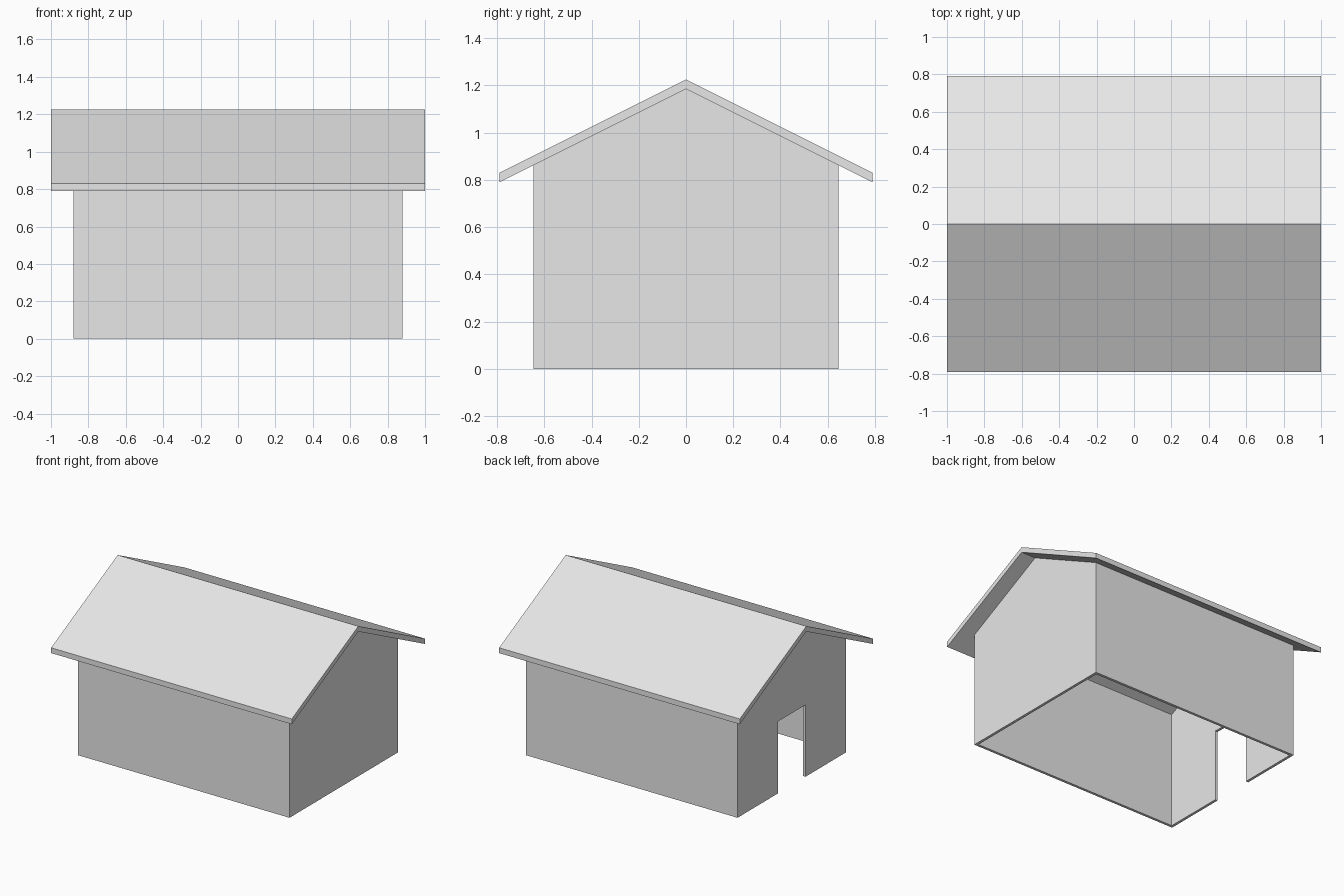
import bpy
import bmesh

cube = bpy.data.objects.get("Cube")
if cube:
    bpy.data.objects.remove(cube, do_unlink=True)

# Main measurements
HALF_X, HALF_Y = 0.88, 0.645      # outside of the walls
WALL = 0.02                       # wall thickness
ROOF_X, ROOF_Y = 1.0, 0.79        # roof with overhang
RIDGE, ROOF_THICK, PITCH = 1.185, 0.04, 0.5
DOOR_HALF, DOOR_TOP = 0.163, 0.54

gray = bpy.data.materials.new("plain light gray")
gray.use_nodes = True
color = (0.8, 0.8, 0.8, 1.0)
gray.diffuse_color = color
gray.node_tree.nodes["Principled BSDF"].inputs["Base Color"].default_value = color


def underside(y):
    """Height of the roof underside at y."""
    return RIDGE - PITCH * abs(y)


def extrude_profile(name, profile, x0, x1):
    """Solid made by sweeping a (y, z) outline from x0 to x1."""
    bm = bmesh.new()
    face = bm.faces.new([bm.verts.new((x0, y, z)) for y, z in profile])
    swept = bmesh.ops.extrude_face_region(bm, geom=[face])["geom"]
    moved = [v for v in swept if isinstance(v, bmesh.types.BMVert)]
    bmesh.ops.translate(bm, verts=moved, vec=(x1 - x0, 0, 0))
    bmesh.ops.recalc_face_normals(bm, faces=bm.faces)
    mesh = bpy.data.meshes.new(name)
    bm.to_mesh(mesh)
    bm.free()
    mesh.materials.append(gray)
    obj = bpy.data.objects.new(name, mesh)
    bpy.context.collection.objects.link(obj)
    return obj


# Long side walls, tops cut to the roof slope
inner_y, inner_x = HALF_Y - WALL, HALF_X - WALL
for name, side in (("front_wall", -1), ("back_wall", 1)):
    out, inn = side * HALF_Y, side * inner_y
    extrude_profile(name, [(out, 0), (inn, 0), (inn, underside(inn)),
                           (out, underside(out))], -HALF_X, HALF_X)

# Closed gable wall
eave = underside(inner_y)
gable = [(-inner_y, 0), (inner_y, 0), (inner_y, eave), (0, RIDGE), (-inner_y, eave)]
extrude_profile("closed_gable_wall", gable, inner_x, HALF_X)

# Gable wall with the doorway
doorway = [(-inner_y, 0), (-DOOR_HALF, 0), (-DOOR_HALF, DOOR_TOP),
           (DOOR_HALF, DOOR_TOP), (DOOR_HALF, 0)] + gable[1:]
extrude_profile("doorway_gable_wall", doorway, -HALF_X, -inner_x)

# Pitched roof slab with plumb-cut eaves
edge = underside(ROOF_Y)
roof = [(-ROOF_Y, edge), (0, RIDGE), (ROOF_Y, edge), (ROOF_Y, edge + ROOF_THICK),
        (0, RIDGE + ROOF_THICK), (-ROOF_Y, edge + ROOF_THICK)]
extrude_profile("roof", roof, -ROOF_X, ROOF_X)
